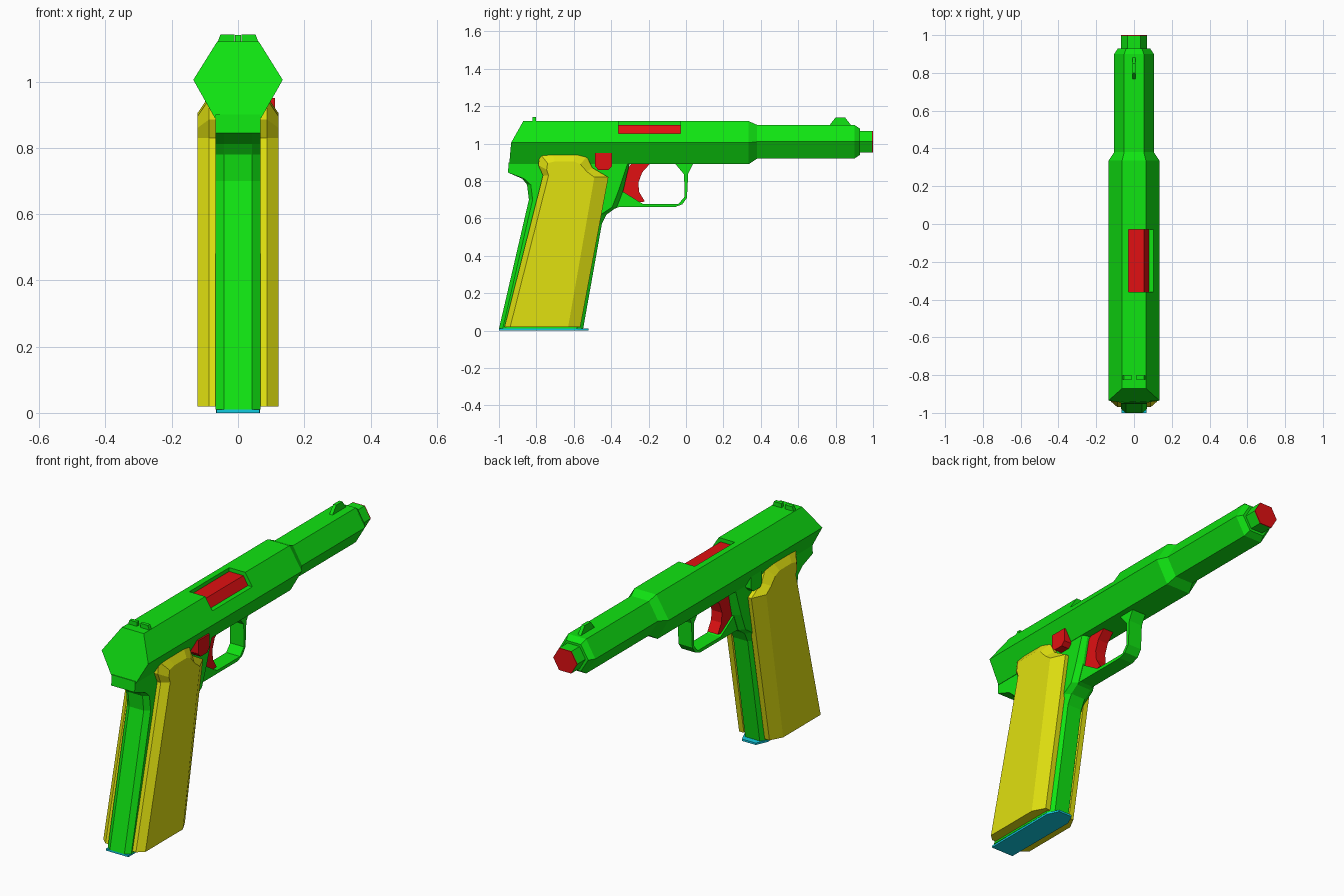
import bpy, bmesh, math

cube = bpy.data.objects.get("Cube")
if cube:
    bpy.data.objects.remove(cube, do_unlink=True)


def material(name, rgb):
    m = bpy.data.materials.new(name)
    m.use_nodes = True
    m.diffuse_color = (*rgb, 1)
    m.node_tree.nodes["Principled BSDF"].inputs["Base Color"].default_value = (*rgb, 1)
    return m


GREEN = material("bright green", (0.005, 0.78, 0.006))
YELLOW = material("yellow", (0.75, 0.75, 0.005))
RED = material("red", (0.75, 0.005, 0.006))
TEAL = material("teal", (0.005, 0.6, 0.75))


def loft(name, rings, mat):
    """Skin a stack of equal-length point rings and cap both ends."""
    bm = bmesh.new()
    rows = [[bm.verts.new(p) for p in ring] for ring in rings]
    n = len(rows[0])
    for a, b in zip(rows, rows[1:]):
        for i in range(n):
            j = (i + 1) % n
            bm.faces.new((a[i], a[j], b[j], b[i]))
    bm.faces.new(rows[0])
    bm.faces.new(rows[-1])
    bmesh.ops.recalc_face_normals(bm, faces=bm.faces)
    me = bpy.data.meshes.new(name)
    bm.to_mesh(me)
    bm.free()
    me.materials.append(mat)
    ob = bpy.data.objects.new(name, me)
    bpy.context.collection.objects.link(ob)
    return ob


def plate(name, outline, x0, x1, mat):
    """Extrude a (y, z) outline from x0 to x1."""
    return loft(name, [[(x, y, z) for y, z in outline] for x in (x0, x1)], mat)


def hexagon(y, half, top, z0, z1, bottom=None, lean=(0, 0, 0)):
    """Six-sided section; lean shifts y of the top, middle and bottom."""
    b = top if bottom is None else bottom
    m = (z0 + z1) / 2
    t, c, d = (y + s for s in lean)
    return [(-top, t, z1), (top, t, z1), (half, c, m),
            (b, d, z0), (-b, d, z0), (-half, c, m)]


# Slide with its stepped barrel shroud
slide = loft("slide", [
    hexagon(-0.94, 0.135, 0.063, 0.89, 1.12, 0.07, (0.07, 0.005, -0.005)),
    hexagon(0.335, 0.135, 0.063, 0.89, 1.12, 0.07),
    hexagon(0.38, 0.105, 0.052, 0.92, 1.10),
    hexagon(0.90, 0.105, 0.052, 0.92, 1.10),
    hexagon(0.93, 0.085, 0.042, 0.94, 1.08),
], GREEN)

# Ejection port cut into the upper left of the slide
cutter = plate("port_cutter", [(-0.36, 1.055), (-0.03, 1.055), (-0.03, 1.2), (-0.36, 1.2)],
               -0.03, 0.2, GREEN)
cutter.hide_render = True
mod = slide.modifiers.new("port", 'BOOLEAN')
mod.operation, mod.solver, mod.object = 'DIFFERENCE', 'EXACT', cutter
bpy.context.view_layer.objects.active = slide
bpy.ops.object.modifier_apply(modifier=mod.name)
bpy.data.objects.remove(cutter, do_unlink=True)

# Chamber in the port, muzzle and its end cap
loft("chamber", [hexagon(y, 0.105, 0.052, 0.92, 1.10) for y in (-0.37, -0.02)], RED)
loft("muzzle", [hexagon(y, 0.069, 0.035, 0.953, 1.068) for y in (0.92, 0.995)], GREEN)
loft("muzzle_cap", [hexagon(y, 0.069, 0.035, 0.953, 1.068) for y in (0.995, 1.0)], RED)

# Sights
plate("front_sight", [(0.765, 1.095), (0.80, 1.14), (0.85, 1.14), (0.885, 1.095)],
      -0.009, 0.009, GREEN)
for side, label in ((1, "left"), (-1, "right")):
    loft("rear_sight_" + label, [
        [(side * x, y, z) for x, z in ((0.01, 1.115), (0.063, 1.115), (0.053, 1.142), (0.01, 1.142))]
        for y in (-0.822, -0.803)], GREEN)

# Grip frame: full outline in the middle, chamfered front and back straps at the sides
# Each point is y, z and the y shift at the outer faces
frame_pts = [(-0.948, 0.90, 0), (-0.952, 0.845, 0), (-0.875, 0.812, 0.01), (-0.85, 0.78, 0.02),
             (-0.84, 0.70, 0.02), (-1.0, 0.01, 0.02), (-0.55, 0.01, -0.035),
             (-0.45, 0.57, -0.035), (-0.425, 0.62, -0.03), (-0.37, 0.66, -0.025),
             (-0.335, 0.75, -0.025), (-0.30, 0.90, -0.01)]
loft("grip_frame", [[(x, y + s * k, z) for y, z, s in frame_pts]
                    for x, k in ((-0.068, 1), (-0.042, 0), (0.042, 0), (0.068, 1))], GREEN)

# Base plate under the grip, with a short front lip
base = [(-0.065, -1.0), (0.065, -1.0), (0.067, -0.58), (0.04, -0.52), (-0.04, -0.52), (-0.067, -0.58)]
loft("base_plate", [[(x, y, z) for x, y in base] for z in (0.0, 0.01)], TEAL)

# Trigger guard
plate("trigger_guard", [
    (-0.40, 0.645), (-0.36, 0.66), (-0.06, 0.66), (-0.02, 0.675), (0.005, 0.71), (0.012, 0.84),
    (0.04, 0.895), (-0.06, 0.895), (-0.01, 0.835), (-0.008, 0.715), (-0.04, 0.677),
    (-0.23, 0.677), (-0.34, 0.745), (-0.40, 0.745)], -0.04, 0.04, GREEN)

# Trigger
plate("trigger", [
    (-0.35, 0.75), (-0.35, 0.82), (-0.29, 0.895), (-0.19, 0.895), (-0.235, 0.845),
    (-0.255, 0.79), (-0.25, 0.74), (-0.22, 0.69), (-0.26, 0.685)], -0.03, 0.03, RED)

# Grip panels: edge outline and the raised outer face, point for point
edge = [(-0.97, 0.02), (-0.765, 0.83), (-0.79, 0.885), (-0.78, 0.945), (-0.72, 0.955),
        (-0.58, 0.955), (-0.53, 0.93), (-0.50, 0.87), (-0.415, 0.82), (-0.565, 0.02)]
face = [(-0.94, 0.02), (-0.735, 0.83), (-0.745, 0.86), (-0.74, 0.895), (-0.70, 0.905),
        (-0.60, 0.905), (-0.565, 0.89), (-0.53, 0.85), (-0.49, 0.82), (-0.63, 0.02)]
for side, label in ((1, "left"), (-1, "right")):
    loft("grip_panel_" + label, [[(side * x, y, z) for y, z in pts]
         for x, pts in ((0.06, edge), (0.088, edge), (0.122, face))], YELLOW)

# Catch button on the left, its counterpart on the right
button = [(-0.487, 0.95), (-0.395, 0.95), (-0.395, 0.88), (-0.415, 0.86), (-0.47, 0.86), (-0.487, 0.88)]
plate("catch_button", button, 0.05, 0.112, RED)
plate("catch_pin", button, -0.10, -0.05, GREEN)
